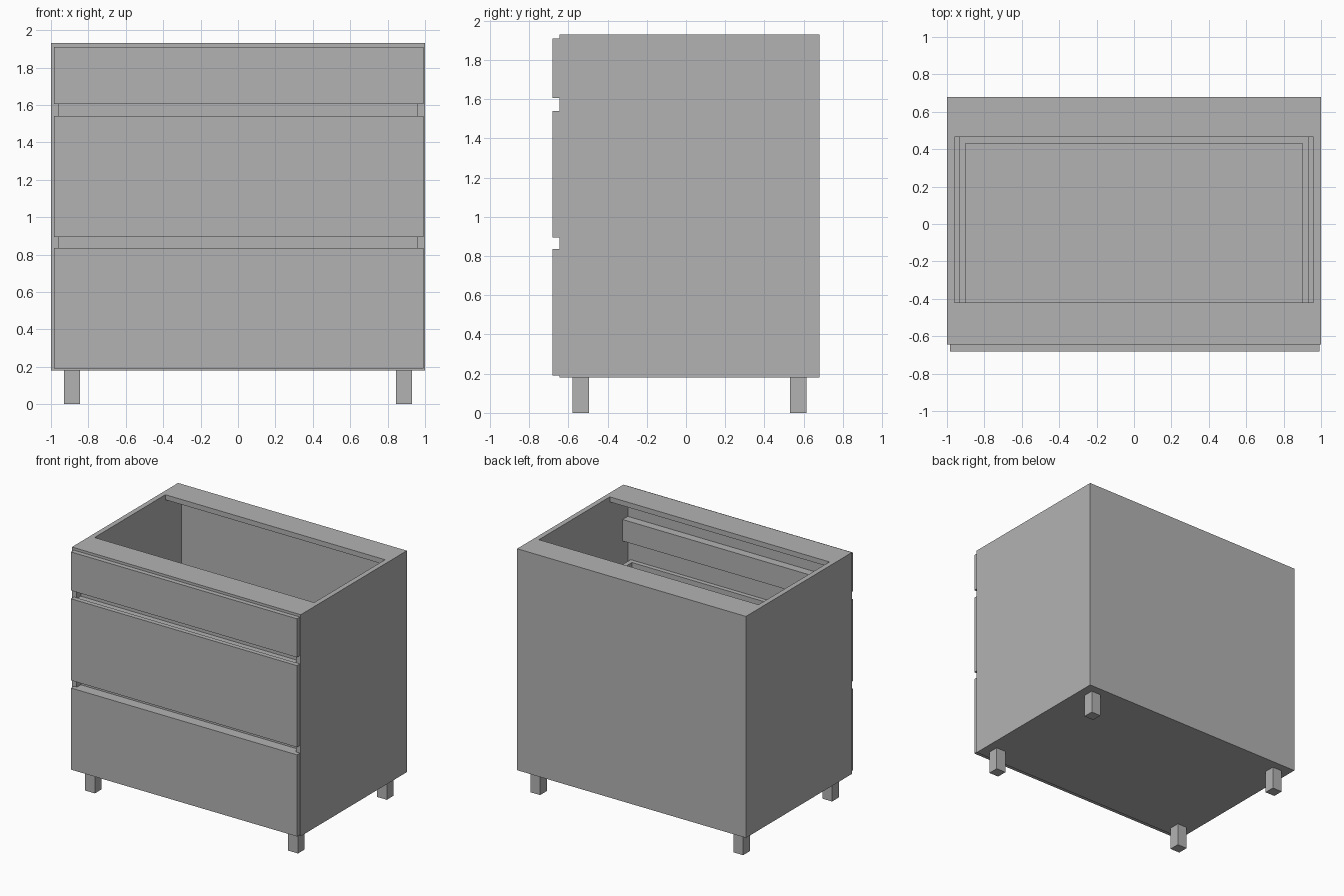
import bpy
import bmesh
from mathutils import Vector

cube = bpy.data.objects.get("Cube")
if cube:
    bpy.data.objects.remove(cube, do_unlink=True)

grey = bpy.data.materials.new("cabinet grey")
grey.use_nodes = True
GREY = (0.45, 0.45, 0.45, 1)
grey.diffuse_color = GREY
grey.node_tree.nodes["Principled BSDF"].inputs["Base Color"].default_value = GREY


def board(name, x, y, z):
    """Flat panel spanning the given (low, high) ranges."""
    bm = bmesh.new()
    bmesh.ops.create_cube(bm, size=1)
    low, high = (Vector(v) for v in zip(x, y, z))
    for v in bm.verts:
        v.co = (low + high) / 2 + v.co * (high - low)
    mesh = bpy.data.meshes.new(name)
    bm.to_mesh(mesh)
    bm.free()
    mesh.materials.append(grey)
    obj = bpy.data.objects.new(name, mesh)
    bpy.context.collection.objects.link(obj)
    return obj


T = 0.04                      # board thickness
FRONT, BACK = -0.645, 0.68    # carcass depth
BASE, TOP = 0.18, 1.93        # carcass height
INNER = 1 - T
SPAN = (-INNER, INNER)

# Carcass
for side, s in (("left", 1), ("right", -1)):
    board(side + "_side", sorted((s * INNER, s)), (FRONT, BACK), (BASE, TOP))
board("floor_panel", SPAN, (FRONT, BACK), (BASE, BASE + T))
board("back_panel", SPAN, (BACK - 0.015, BACK), (BASE + T, TOP - T))
board("front_top_rail", SPAN, (FRONT, -0.42), (TOP - T, TOP))
board("back_top_rail", SPAN, (0.465, BACK), (TOP - T, TOP))

# Drawer fronts
for name, z in (("lower", (0.19, 0.835)),
                ("middle", (0.895, 1.54)),
                ("upper", (1.605, 1.91))):
    board(name + "_front", (-0.983, 0.993), (-0.682, FRONT), z)

# Recessed handle channels behind the gaps between the fronts
for name, z in (("lower", 0.82), ("upper", 1.52)):
    top, wall = z + 0.17, 0.012
    board(name + "_channel_back", SPAN, (-0.58 - wall, -0.58), (z, top))
    board(name + "_channel_bottom", SPAN, (FRONT, -0.58 - wall), (z, z + wall))
    board(name + "_channel_top", SPAN, (FRONT, -0.58 - wall), (top - wall, top))

# Open drawer boxes
W, D = 0.935, 0.035
for name, z0, z1 in (("lower", 0.25, 0.65), ("middle", 1.0, 1.355)):
    for side, s in (("left", 1), ("right", -1)):
        board(f"{name}_drawer_{side}", sorted((s * W, s * (W - D))),
              (FRONT, 0.467), (z0, z1))
    inside = (D - W, W - D)
    board(name + "_drawer_inner_front", inside, (FRONT, FRONT + D), (z0, z1))
    board(name + "_drawer_back", inside, (0.43, 0.467), (z0, z1))
    board(name + "_drawer_bottom", inside, (FRONT + D, 0.43), (z0, z0 + 0.03))

# Legs
for side, s in (("left", 1), ("right", -1)):
    for end, y in (("front", (-0.58, -0.495)), ("back", (0.53, 0.615))):
        board(f"{end}_{side}_leg", sorted((s * 0.845, s * 0.93)), y, (0, BASE))
